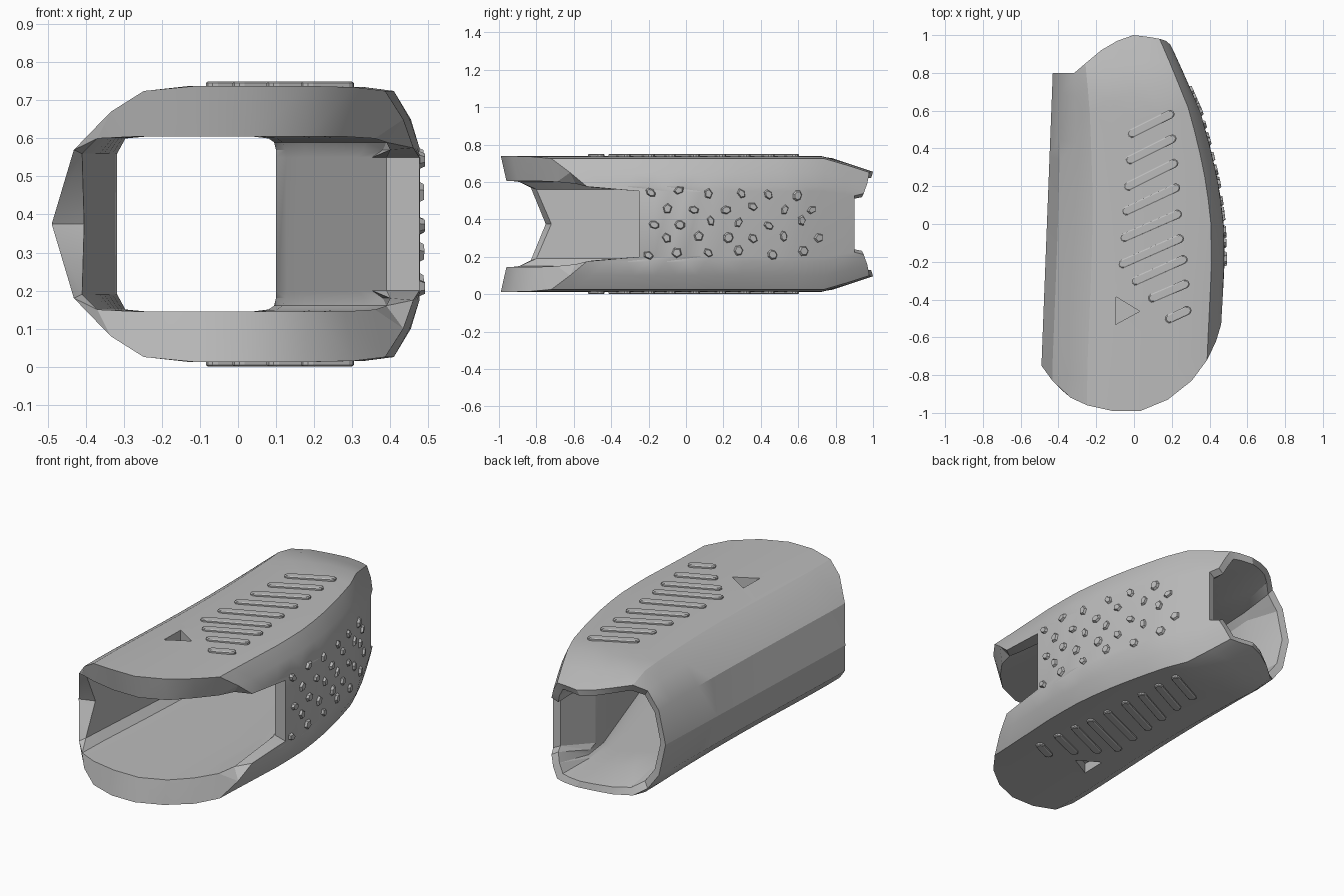
import bpy, bmesh, math, random
from mathutils import Vector, Matrix

if "Cube" in bpy.data.objects:
    bpy.data.objects.remove(bpy.data.objects["Cube"])
random.seed(4)

grey = bpy.data.materials.new("warm grey")
grey.use_nodes = True
grey.diffuse_color = (0.5, 0.5, 0.5, 1)
grey.node_tree.nodes["Principled BSDF"].inputs["Base Color"].default_value = (0.5, 0.5, 0.5, 1)


def make(name, bm):
    bmesh.ops.recalc_face_normals(bm, faces=bm.faces)
    mesh = bpy.data.meshes.new(name)
    bm.to_mesh(mesh)
    bm.free()
    mesh.materials.append(grey)
    ob = bpy.data.objects.new(name, mesh)
    bpy.context.collection.objects.link(ob)
    return ob


def lerp(table, v):
    """Piecewise linear lookup."""
    if v <= table[0][0]:
        return table[0][1]
    for (a, p), (b, q) in zip(table, table[1:]):
        if v <= b:
            return p + (q - p) * (v - a) / (b - a)
    return table[-1][1]


# Side outlines along the length: outer shell and tunnel
LEFT = [(-.75, -.49), (.8, -.43)]
RIGHT = [(-.85, .45), (-.6, .46), (-.2, .48), (0, .475), (.2, .45), (.4, .405),
         (.6, .35), (.85, .24), (1, .17)]
IN_LEFT = [(-.8, -.41), (.7, -.31)]
IN_RIGHT = [(-.25, .4), (.65, .1)]
HEIGHT = [(.75, 1), (1, .77)]
MID = .375

# Upper half of the section: outer x, outer z, tunnel x, tunnel z, front y, back y
HALF = [
    (-.49, .375, -.41, .375, -.75, .8),
    (-.43, .57, -.41, .56, -.83, .8),
    (-.33, .67, -.37, .60, -.92, .8),
    (-.24, .725, -.27, .605, -.96, .85),
    (-.10, .738, -.12, .605, -.99, .92),
    (.05, .738, .04, .605, -.99, .97),
    (.20, .738, .18, .605, -.93, 1.0),
    (.33, .735, .28, .605, -.83, .99),
    (.41, .725, .36, .60, -.72, .98),
    (.455, .65, .39, .59, -.62, .97),
    (.478, .575, .40, .57, -.53, .95),
    (.48, .55, .40, .55, -.25, .9),
]
SECTION = HALF + [(a, 2 * MID - b, c, 2 * MID - d, e, f) for a, b, c, d, e, f in HALF[:0:-1]]
STEPS = 14


def outer(p, y):
    u = (p[0] + .49) / .97
    l, r = lerp(LEFT, y), lerp(RIGHT, y)
    return Vector((l + u * (r - l), y, MID + (p[1] - MID) * lerp(HEIGHT, y)))


def tunnel(p, y):
    u = (p[2] + .41) / .81
    l, r = lerp(IN_LEFT, y), lerp(IN_RIGHT, y)
    return Vector((l + u * (r - l), y, p[3]))


# Sleeve: outer skin, rims and tunnel with a flared back mouth
bm = bmesh.new()
columns = []
for p in SECTION:
    front, back = p[4], p[5]
    skin = [outer(p, front + (back - front) * i / STEPS) for i in range(STEPS + 1)]
    end = skin[-1]
    flare = Vector((-.11 + (end.x + .11) * .88, back - .01, MID + (end.z - MID) * .88))
    deep, start = back - .22, front + .03
    bore = [tunnel(p, deep + (start - deep) * i / 8) for i in range(9)]
    columns.append([bm.verts.new(v) for v in skin + [flare] + bore])
for a, b in zip(columns, columns[1:] + columns[:1]):
    for i in range(len(a)):
        j = (i + 1) % len(a)
        bm.faces.new((a[i], b[i], b[j], a[j]))
bmesh.ops.triangulate(bm, faces=bm.faces)
sleeve = make("sleeve", bm)

# Small triangular pits in the top and bottom skins
for side, z in (("top", .74), ("bottom", .01)):
    bm = bmesh.new()
    bmesh.ops.create_cone(bm, cap_ends=True, segments=3, radius1=.085, radius2=.085, depth=.12,
                          matrix=Matrix.Translation((-.055, -.46, z)) @ Matrix.Rotation(.5, 4, 'Z'))
    pit = make(side + "_pit_cutter", bm)
    pit.hide_render = True
    pit.hide_viewport = True
    cut = sleeve.modifiers.new(side + " pit", 'BOOLEAN')
    cut.operation = 'DIFFERENCE'
    cut.solver = 'EXACT'
    cut.object = pit

# Slanted grip bars with round ends, on the top and bottom
BARS = [(-.03, .47, .21, .59), (-.04, .33, .22, .46), (-.05, .19, .23, .33),
        (-.06, .06, .24, .20), (-.07, -.08, .25, .06), (-.08, -.22, .26, -.07),
        (-.01, -.31, .28, -.18), (.08, -.40, .29, -.31), (.17, -.51, .30, -.45)]


def bar(bm, x0, y0, x1, y1, z, up):
    a, b = Vector((x0, y0, z)), Vector((x1, y1, z))
    heading = math.atan2(y1 - y0, x1 - x0)
    inset = (b - a).normalized() * .02
    rings = []
    for radius, lift in ((.023, 0), (.023, .012), (.017, .016)):
        ring = []
        for centre, turn in ((b - inset, -.5), (a + inset, .5)):
            for k in range(6):
                t = heading + math.pi * (turn + k / 5)
                ring.append(bm.verts.new(centre + Vector((math.cos(t) * radius,
                                                          math.sin(t) * radius, lift * up))))
        rings.append(ring)
    n = len(rings[0])
    for low, high in zip(rings, rings[1:]):
        for i in range(n):
            bm.faces.new((low[i], low[(i + 1) % n], high[(i + 1) % n], high[i]))
    bm.faces.new(rings[-1])
    bm.faces.new(rings[0][::-1])


for name, z, up in (("top_grip_bars", .734, 1), ("bottom_grip_bars", .016, -1)):
    bm = bmesh.new()
    for ends in BARS:
        bar(bm, *ends, z, up)
    make(name, bm)

# Staggered faceted studs on the side wall
bm = bmesh.new()
for row in range(5):
    for col in range(6):
        y = -.19 + col * .16 + (row % 2) * .08 + random.uniform(-.02, .02)
        z = .22 + row * .08 + random.uniform(-.015, .015)
        if y > .72:
            continue
        slope = (lerp(RIGHT, y + .05) - lerp(RIGHT, y - .05)) / .1
        place = (Matrix.Translation((lerp(RIGHT, y) + .002, y, z))
                 @ Matrix.Rotation(-math.atan(slope), 4, 'Z')
                 @ Matrix.Rotation(random.uniform(0, 3), 4, 'X')
                 @ Matrix.Rotation(math.pi / 2, 4, 'Y')
                 @ Matrix.Diagonal((1, random.uniform(.65, 1), 1, 1)))
        bmesh.ops.create_cone(bm, cap_ends=True, segments=random.choice((5, 6, 7)), radius1=.034,
                              radius2=.022, depth=.02, matrix=place)
make("side_studs", bm)

# Smooth the skin, keeping the rims sharp
bpy.ops.object.select_all(action='DESELECT')
sleeve.select_set(True)
bpy.context.view_layer.objects.active = sleeve
bpy.ops.object.shade_smooth_by_angle(angle=math.radians(25))
